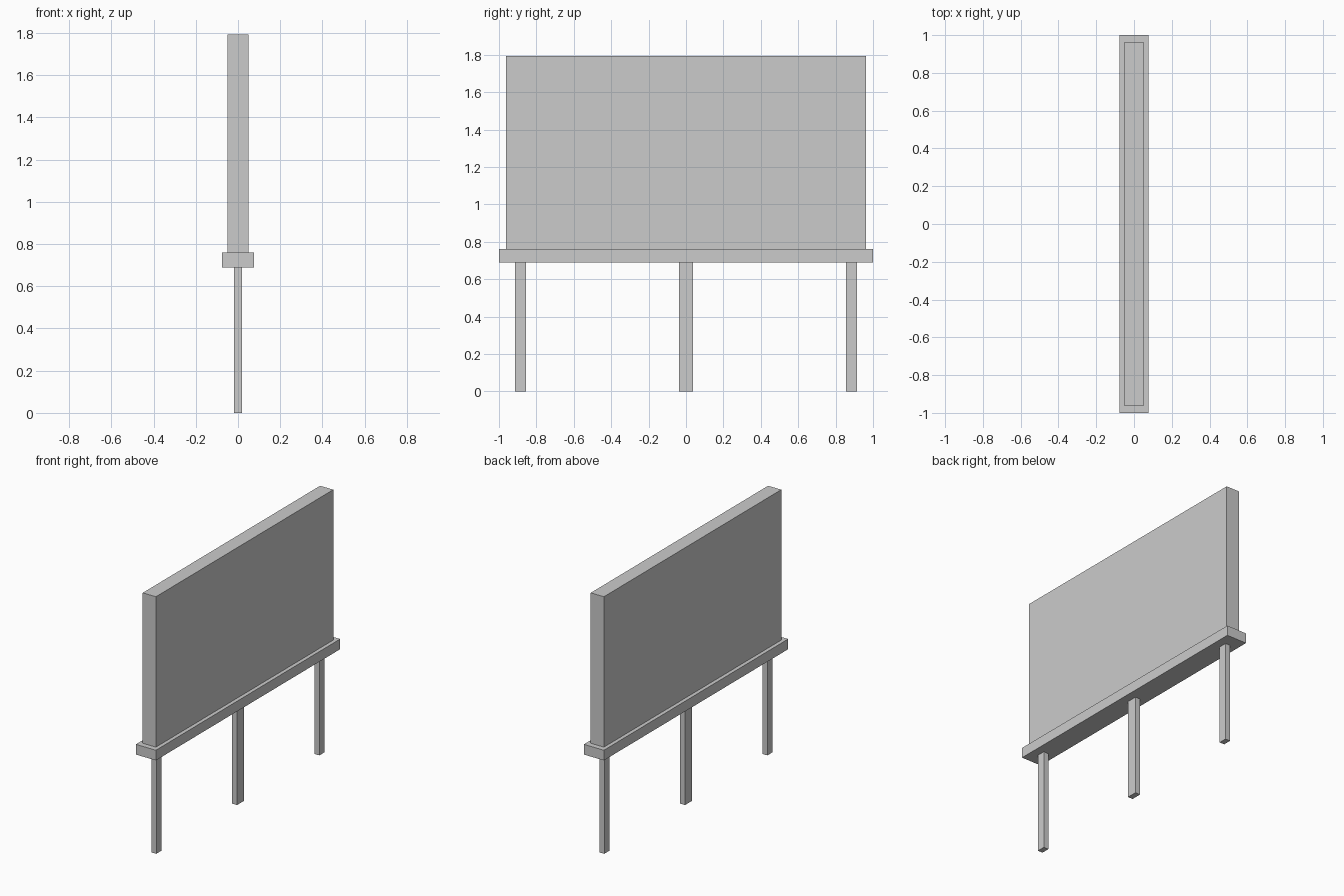
import bpy

if "Cube" in bpy.data.objects:
    bpy.data.objects.remove(bpy.data.objects["Cube"])


def box(name, size, y, z0, z1):
    """Box centred on x = 0, spanning z0..z1; size is (x, y)."""
    bpy.ops.mesh.primitive_cube_add(size=1, location=(0, y, (z0 + z1) / 2))
    ob = bpy.context.object
    ob.name = name
    ob.scale = (size[0], size[1], z1 - z0)
    bpy.ops.object.transform_apply(location=False, rotation=False, scale=True)
    return ob


BEAM_BOTTOM, BEAM_TOP, TOP = 0.69, 0.76, 1.793

# Display board and the beam it stands on
box("board_panel", (0.10, 1.925), 0, BEAM_TOP, TOP)
box("support_beam", (0.152, 2.0), 0, BEAM_BOTTOM, BEAM_TOP)

# Posts: a wider one in the middle, slimmer ones near the ends
box("middle_post", (0.037, 0.073), 0, 0, BEAM_BOTTOM)
for side, label in ((-1, "front"), (1, "back")):
    box(label + "_post", (0.037, 0.057), side * 0.885, 0, BEAM_BOTTOM)
